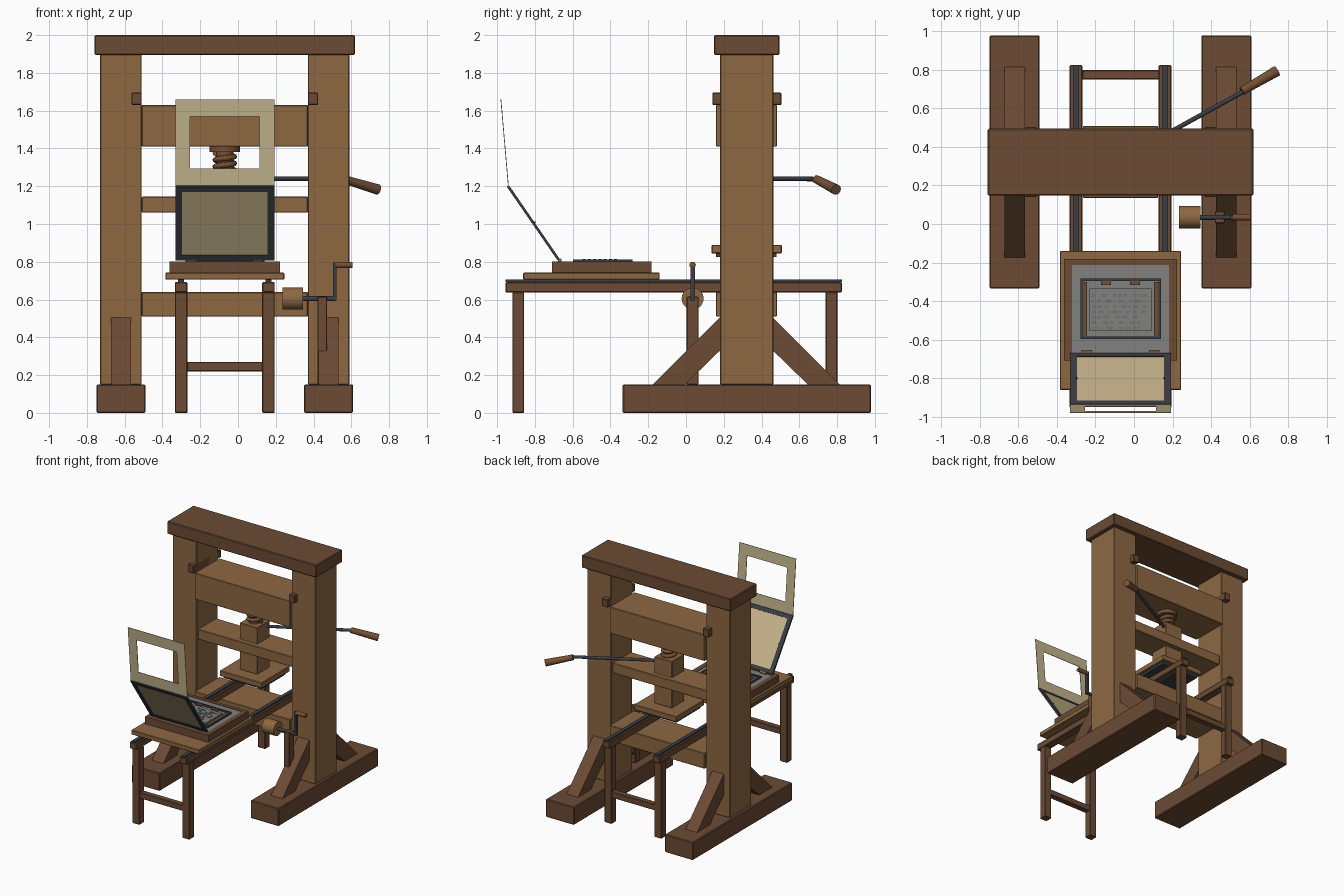
import bpy, bmesh, math, random
from mathutils import Vector, Matrix

cube = bpy.data.objects.get("Cube")
if cube:
    bpy.data.objects.remove(cube, do_unlink=True)


def material(name, rgb):
    m = bpy.data.materials.new(name)
    m.use_nodes = True
    m.diffuse_color = (*rgb, 1)
    m.node_tree.nodes["Principled BSDF"].inputs["Base Color"].default_value = (*rgb, 1)
    return m


OAK = material("light oak", (0.27, 0.14, 0.055))
DARK = material("dark timber", (0.147, 0.069, 0.034))
TURNED = material("turned wood", (0.18, 0.08, 0.035))
IRON = material("iron", (0.045, 0.048, 0.058))
STONE = material("bed stone", (0.22, 0.225, 0.215))
TYPE = material("type metal", (0.17, 0.175, 0.17))
SKIN = material("parchment", (0.58, 0.456, 0.262))
PAPER = material("frisket paper", (0.55, 0.46, 0.27))
BRASS = material("brass", (0.28, 0.15, 0.05))

CX, CY = -0.07, 0.32          # centre line of the frame


def finish(name, bm, mat, bevel=0, smooth=False):
    bmesh.ops.recalc_face_normals(bm, faces=bm.faces)
    me = bpy.data.meshes.new(name)
    bm.to_mesh(me)
    bm.free()
    me.materials.append(mat)
    ob = bpy.data.objects.new(name, me)
    bpy.context.collection.objects.link(ob)
    if smooth:
        for p in me.polygons:
            p.use_smooth = True
        me.set_sharp_from_angle(angle=math.radians(35))
    if bevel:
        mod = ob.modifiers.new("edge", "BEVEL")
        mod.width = bevel
        mod.segments = 1
    return ob


def add_box(bm, x, y, z):
    size = (x[1] - x[0], y[1] - y[0], z[1] - z[0])
    mid = [(a + b) / 2 for a, b in (x, y, z)]
    bmesh.ops.create_cube(bm, size=1, matrix=Matrix.Translation(mid) @ Matrix.Diagonal((*size, 1)))


def box(name, x, y, z, mat, bevel=0.004):
    bm = bmesh.new()
    add_box(bm, x, y, z)
    return finish(name, bm, mat, bevel)


def frame(name, x, y, z, wx, wy0, wy1, mat, matrix=Matrix()):
    """Rectangular border with side width wx and end widths wy0, wy1."""
    bm = bmesh.new()
    add_box(bm, (x[0], x[0] + wx), y, z)
    add_box(bm, (x[1] - wx, x[1]), y, z)
    inner = (x[0] + wx, x[1] - wx)
    add_box(bm, inner, (y[0], y[0] + wy0), z)
    add_box(bm, inner, (y[1] - wy1, y[1]), z)
    bm.transform(matrix)
    return finish(name, bm, mat)


def rod(name, a, b, r, mat, r2=None, sides=24):
    a, b = Vector(a), Vector(b)
    d = b - a
    m = Matrix.Translation((a + b) / 2) @ d.to_track_quat("Z", "Y").to_matrix().to_4x4()
    bm = bmesh.new()
    bmesh.ops.create_cone(bm, cap_ends=True, segments=sides, radius1=r,
                          radius2=r if r2 is None else r2, depth=d.length, matrix=m)
    return finish(name, bm, mat, smooth=True)


def prism(name, yz, x, mat):
    bm = bmesh.new()
    face = bm.faces.new([bm.verts.new((x[0], *p)) for p in yz])
    ext = bmesh.ops.extrude_face_region(bm, geom=[face])
    moved = [v for v in ext["geom"] if isinstance(v, bmesh.types.BMVert)]
    bmesh.ops.translate(bm, verts=moved, vec=(x[1] - x[0], 0, 0))
    return finish(name, bm, mat)


def about(c, half):
    return (c - half, c + half)


# Main frame: feet, posts, braces and wedges on both sides
for side, s in (("right", -1), ("left", 1)):
    px = CX + s * 0.55
    box(side + "_foot", about(px, 0.13), (-0.335, 0.98), (0, 0.15), DARK, 0.006)
    box(side + "_post", about(px, 0.11), (0.18, 0.462), (0.15, 1.9), OAK)
    for end, d in (("front", -1), ("back", 1)):
        pts = [(0.495, 0.15), (0.325, 0.15), (0.14, 0.33), (0.14, 0.505)]
        prism(f"{side}_{end}_brace", [(CY + d * u, z) for u, z in pts], about(px, 0.053), DARK)
    box(side + "_wedge", about(CX + s * 0.467, 0.027), (0.14, 0.505), (1.63, 1.695), DARK)
box("cap_beam", about(CX, 0.69), (0.148, 0.495), (1.895, 2), DARK, 0.006)

# Cross beams between the posts
span = about(CX, 0.44)
box("head_beam", span, (0.158, 0.482), (1.41, 1.63), OAK)
box("till_beam", span, (0.2, 0.44), (1.06, 1.145), OAK)
box("winter_beam", span, (0.158, 0.482), (0.51, 0.64), OAK)

# Screw, hose and platen
rod("screw_collar", (CX, CY, 1.38), (CX, CY, 1.412), 0.08, TURNED, sides=32)
rod("screw_core", (CX, CY, 1.27), (CX, CY, 1.39), 0.045, TURNED)
curve = bpy.data.curves.new("screw_thread", "CURVE")
curve.dimensions = "3D"
curve.bevel_depth = 0.015
curve.bevel_resolution = 2
curve.use_fill_caps = True
spline = curve.splines.new("POLY")
steps = 60
spline.points.add(steps)
for i, p in enumerate(spline.points):
    a = i / steps * 2.5 * math.tau
    p.co = (CX + 0.05 * math.cos(a), CY + 0.05 * math.sin(a), 1.285 + 0.09 * i / steps, 1)
curve.materials.append(TURNED)
bpy.context.collection.objects.link(bpy.data.objects.new("screw_thread", curve))
box("hose", about(CX, 0.082), about(CY, 0.082), (0.89, 1.28), OAK)
box("platen", about(CX, 0.195), (0.135, 0.508), (0.845, 0.89), OAK)
box("platen_plate", about(CX, 0.175), (0.16, 0.48), (0.825, 0.845), IRON, 0)

# Pull bar with its grip
rod("pull_bar", (CX, 0.335, 1.24), (0.59, 0.70, 1.238), 0.012, IRON, sides=16)
rod("bar_grip", (0.56, 0.69, 1.237), (0.742, 0.795, 1.182), 0.022, TURNED, r2=0.028)

# Trestle: rails, iron runners, legs and stretchers
for side, s in (("right", -1), ("left", 1)):
    rx = CX + s * 0.231
    box(side + "_rail", about(rx, 0.033), (-0.955, 0.825), (0.638, 0.692), DARK)
    box(side + "_runner", about(rx, 0.016), (-0.955, 0.825), (0.692, 0.705), IRON, 0)
    for end, y in (("front", -0.888), ("back", 0.77)):
        box(f"{side}_{end}_leg", about(rx, 0.033), about(y, 0.031), (0, 0.64), DARK)
for end, y in (("front", -0.888), ("back", 0.775)):
    box(end + "_stretcher", about(CX, 0.2), about(y, 0.024), (0.22, 0.27), DARK)

# Carriage plank, coffin and stone
box("carriage_plank", about(CX, 0.315), (-0.862, -0.14), (0.705, 0.742), OAK)
frame("coffin", about(CX, 0.293), (-0.71, -0.183), (0.742, 0.802), 0.04, 0.035, 0.03, DARK)
box("bed_stone", about(CX, 0.255), (-0.677, -0.211), (0.742, 0.798), STONE, 0)

# Locked-up forme: chase, furniture, quoins and type
frame("chase", (-0.278, 0.14), (-0.597, -0.283), (0.798, 0.812), 0.012, 0.012, 0.012, IRON)
for side, x in (("right", (-0.266, -0.243)), ("left", (0.105, 0.128))):
    box(side + "_furniture", x, (-0.58, -0.3), (0.798, 0.808), DARK, 0)
for side, x in (("right", -0.145), ("left", 0.005)):
    box(side + "_quoin", about(x, 0.026), (-0.318, -0.296), (0.798, 0.81), TURNED, 0)
box("type_block", (-0.23, 0.09), (-0.555, -0.335), (0.798, 0.81), STONE, 0)
random.seed(4)
bm = bmesh.new()
for row in range(7):
    y = -0.54 + row * 0.028
    x = -0.22
    while x < 0.05:
        w = random.uniform(0.008, 0.03)
        add_box(bm, (x, x + w), about(y, 0.008), (0.808, 0.814))
        x += w + random.uniform(0.006, 0.04)
finish("type_lines", bm, TYPE)

# Tympan and frisket, hinged open
def leaf(start, end):
    (y0, z0), (y1, z1) = start, end
    m = Matrix.Translation((0, y0, z0)) @ Matrix.Rotation(math.atan2(z1 - z0, y1 - y0), 4, "X")
    return m, math.hypot(y1 - y0, z1 - z0)


fold = (-0.94, 1.197)
m, length = leaf((-0.675, 0.812), fold)
frame("tympan_frame", about(CX, 0.262), (0, length), about(0, 0.007), 0.036, 0.03, 0.03, IRON, m)
skin = box("tympan_skin", about(CX, 0.23), (0.02, length - 0.02), about(0, 0.003), SKIN, 0)
skin.matrix_world = m
for side, s in (("right", -1), ("left", 1)):
    at = Vector((CX + s * 0.228, length * 0.5, 0))
    rod(side + "_register_pin", m @ at, m @ (at - Vector((0, 0, 0.012))), 0.004, IRON, sides=8)
    hx = CX + s * 0.175
    rod(side + "_hinge", (hx - 0.028, -0.668, 0.808), (hx + 0.028, -0.668, 0.808), 0.01, BRASS, sides=12)
m, length = leaf(fold, (-0.98, 1.66))
frame("frisket", about(CX, 0.262), (0, length), about(0, 0.002), 0.077, 0.097, 0.09, PAPER, m)
rod("fold_pin", (CX - 0.262, *fold), (CX + 0.262, *fold), 0.007, IRON, sides=10)

# Winding crank on its bracket
WY, WZ = 0.035, 0.605
box("crank_bracket", (0.42, 0.472), (0.003, 0.067), (0.15, 0.615), DARK)
rod("winding_drum", (0.235, WY, WZ), (0.345, WY, WZ), 0.058, OAK, sides=32)
rod("crank_shaft", (0.34, WY, WZ), (0.52, WY, WZ), 0.013, IRON, sides=16)
box("crank_arm", (0.502, 0.522), about(WY, 0.012), (0.595, 0.795), IRON, 0)
rod("crank_grip", (0.515, WY, 0.783), (0.605, WY, 0.783), 0.017, TURNED, sides=16)
